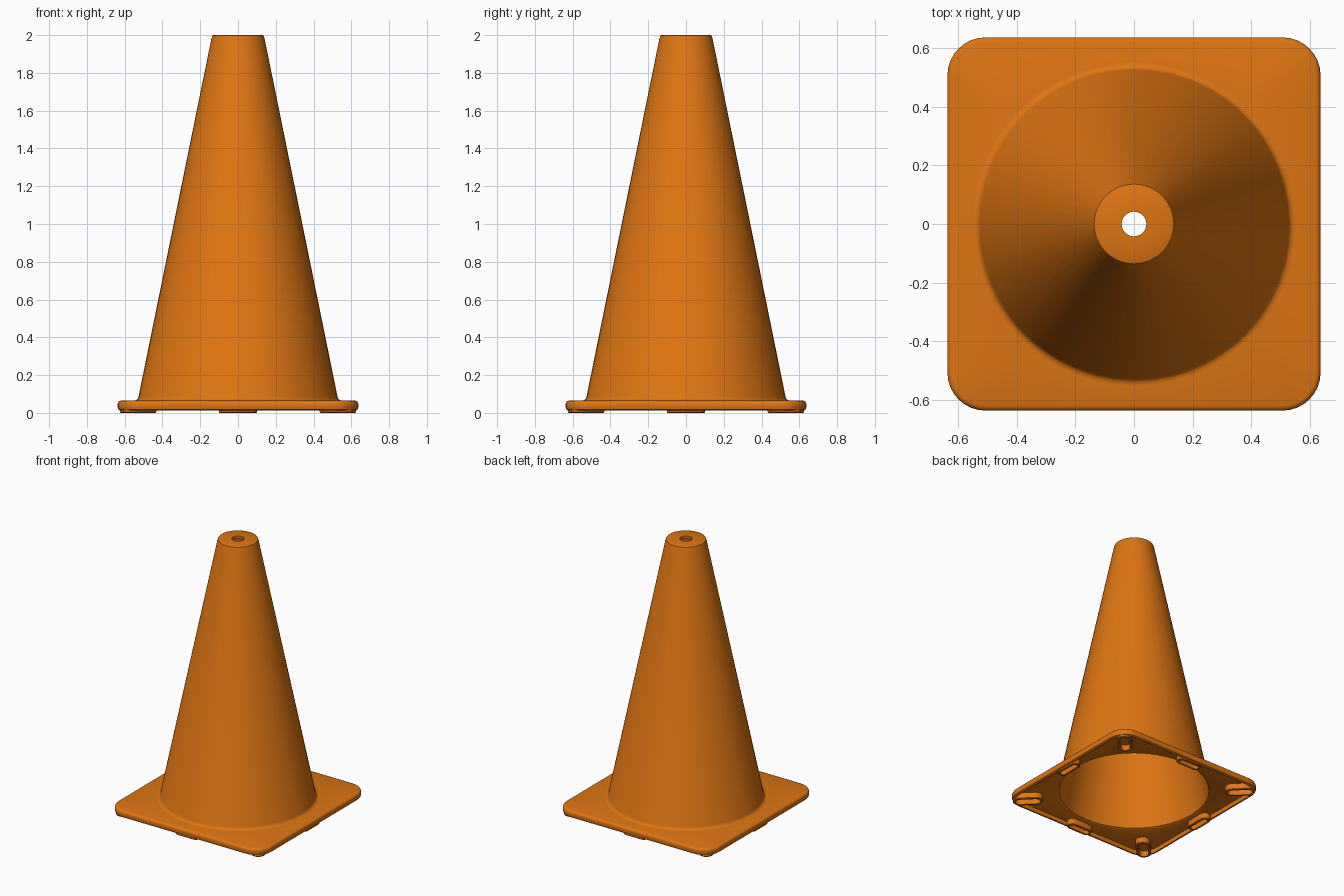
import bpy, bmesh
from math import sin, cos, pi, atan2, radians

if "Cube" in bpy.data.objects:
    bpy.data.objects.remove(bpy.data.objects["Cube"])

orange = bpy.data.materials.new("safety orange")
orange.diffuse_color = (0.73, 0.178, 0.006, 1)
orange.use_nodes = True
orange.node_tree.nodes["Principled BSDF"].inputs["Base Color"].default_value = orange.diffuse_color


def rounded_square(half, r, arc=8, side=12):
    """Outline of a rounded square with evenly cut straight sides."""
    pts = []
    for k in range(4):
        cx, cy = [(1, 1), (-1, 1), (-1, -1), (1, -1)][k]
        c = half - r
        for i in range(arc + 1):
            a = k * pi / 2 + i / arc * pi / 2
            pts.append((cx * c + r * cos(a), cy * c + r * sin(a)))
        x0, y0 = pts[-1]
        nx, ny = [(-1, 1), (-1, -1), (1, -1), (1, 1)][k]
        a = (k + 1) * pi / 2
        x1, y1 = nx * c + r * cos(a), ny * c + r * sin(a)
        for i in range(1, side):
            t = i / side
            pts.append((x0 + (x1 - x0) * t, y0 + (y1 - y0) * t))
    return pts


def stadium(length, width, n=8):
    s, r = (length - width) / 2, width / 2
    return [(sgn * s + r * cos(a), r * sin(a))
            for sgn, start in ((1, -pi / 2), (-1, pi / 2))
            for a in [start + i * pi / n for i in range(n + 1)]]


def loft(name, rings, closed=False):
    """Skin a stack of (outline, z) rings; optionally join last to first, else cap the last."""
    bm = bmesh.new()
    rows = [[bm.verts.new((x, y, z)) for x, y in pts] for pts, z in rings]
    pairs = list(zip(rows, rows[1:])) + ([(rows[-1], rows[0])] if closed else [])
    for a, b in pairs:
        n = len(a)
        for i in range(n):
            j = (i + 1) % n
            bm.faces.new((a[i], a[j], b[j], b[i]))
    if not closed:
        bm.faces.new(rows[-1])
        bm.faces.new(rows[0][::-1])
    bmesh.ops.recalc_face_normals(bm, faces=bm.faces)
    me = bpy.data.meshes.new(name)
    bm.to_mesh(me)
    bm.free()
    me.materials.append(orange)
    ob = bpy.data.objects.new(name, me)
    bpy.context.collection.objects.link(ob)
    bpy.ops.object.select_all(action='DESELECT')
    ob.select_set(True)
    bpy.context.view_layer.objects.active = ob
    bpy.ops.object.shade_smooth_by_angle(angle=radians(35))
    return ob


HALF, CORNER = 0.637, 0.13
angles = [atan2(y, x) for x, y in rounded_square(HALF, CORNER)]


def circle(r, z):
    return [(r * cos(a), r * sin(a)) for a in angles], z


def square(inset, z):
    return rounded_square(HALF - inset, CORNER - inset), z


# Hollow cone and skirted square base, moulded as one shell
loft("cone_and_base", [
    # outer surface, top to bottom
    circle(0.042, 2.0), circle(0.130, 2.0), circle(0.136, 1.997), circle(0.140, 1.985),
    circle(0.527, 0.085), circle(0.532, 0.074), circle(0.541, 0.067), circle(0.553, 0.065),
    square(0.018, 0.065), square(0.008, 0.062), square(0.002, 0.055), square(0, 0.047),
    square(0, 0.030), square(0.004, 0.018), square(0.012, 0.013),
    # underside recess and inside of the cone
    square(0.022, 0.013), square(0.022, 0.045),
    circle(0.530, 0.045), circle(0.518, 0.052), circle(0.512, 0.070),
    circle(0.123, 1.98), circle(0.042, 1.98),
], closed=True)


# Hollow feet under the base: long ones at the corners, slim ones mid-side
def foot(name, dist, angle, length, width, turn):
    outer = stadium(length, width)
    inner = stadium(length - 0.036, width - 0.036)
    ob = loft(name, [(outer, 0.047), (outer, 0.004),
                     (stadium(length - 0.008, width - 0.008), 0.0),
                     (inner, 0.0), (inner, 0.043)])
    ob.location = (dist * cos(angle), dist * sin(angle), 0)
    ob.rotation_euler.z = angle + turn


for k in range(4):
    foot(f"corner_foot_{k + 1}", 0.737, pi / 4 + k * pi / 2, 0.21, 0.10, 0)
    foot(f"side_foot_{k + 1}", 0.588, k * pi / 2, 0.20, 0.075, pi / 2)
